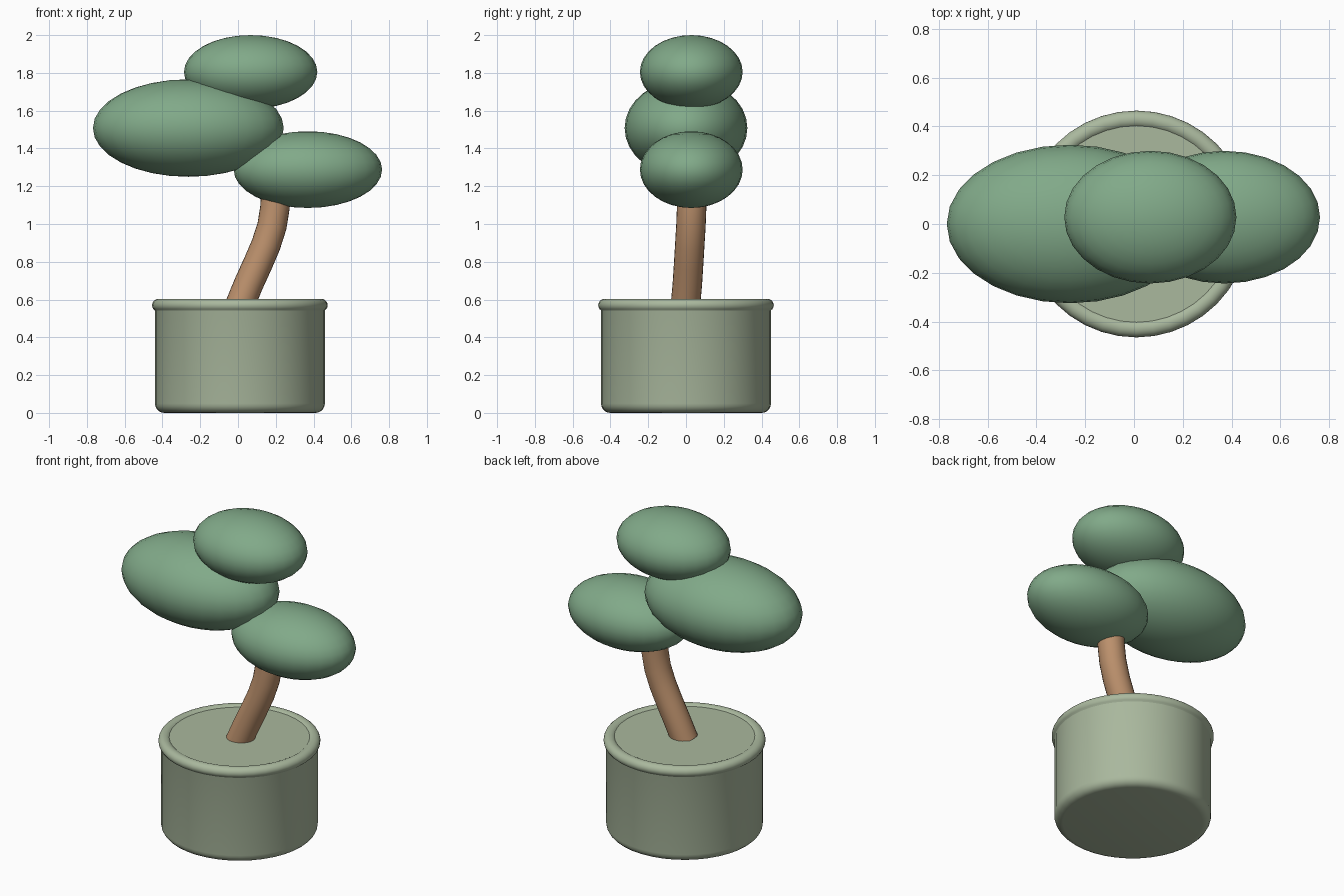
import bpy, bmesh, math
from mathutils import Vector

if "Cube" in bpy.data.objects:
    bpy.data.objects.remove(bpy.data.objects["Cube"])


def material(name, rgb):
    m = bpy.data.materials.new(name)
    m.diffuse_color = (*rgb, 1)
    m.use_nodes = True
    m.node_tree.nodes["Principled BSDF"].inputs["Base Color"].default_value = m.diffuse_color
    return m


LEAF = material("leaf_green", (0.22, 0.40, 0.25))
POT = material("pot_sage", (0.40, 0.48, 0.34))
BARK = material("bark_brown", (0.50, 0.28, 0.15))


def finish(name, bm, mat, angle=40):
    bmesh.ops.recalc_face_normals(bm, faces=bm.faces[:])
    mesh = bpy.data.meshes.new(name)
    bm.to_mesh(mesh)
    bm.free()
    mesh.materials.append(mat)
    ob = bpy.data.objects.new(name, mesh)
    bpy.context.collection.objects.link(ob)
    bpy.ops.object.select_all(action='DESELECT')
    ob.select_set(True)
    bpy.context.view_layer.objects.active = ob
    bpy.ops.object.shade_smooth_by_angle(angle=math.radians(angle))
    return ob


def skin(bm, rings):
    # Join successive vertex rings with quads and cap both ends
    n = len(rings[0])
    for a, b in zip(rings, rings[1:]):
        for i in range(n):
            j = (i + 1) % n
            bm.faces.new((a[i], a[j], b[j], b[i]))
    bm.faces.new(rings[0])
    bm.faces.new(rings[-1])


def ring(bm, centre, u, v, radius, n):
    return [bm.verts.new(centre + radius * (u * math.cos(t) + v * math.sin(t)))
            for t in (2 * math.pi * i / n for i in range(n))]


X, Y = Vector((1, 0, 0)), Vector((0, 1, 0))

# Pot: rounded foot, straight wall, beaded rim and filled top
foot = [(0.40 + 0.05 * math.sin(a), 0.05 - 0.05 * math.cos(a))
        for a in (math.radians(d) for d in range(0, 91, 18))]
bead = [(0.429 + 0.036 * math.cos(a), 0.57 + 0.034 * math.sin(a))
        for a in (math.radians(d) for d in range(-54, 145, 18))]
profile = foot + [(0.45, 0.542)] + bead + [(0.405, 0.593)]
bm = bmesh.new()
skin(bm, [ring(bm, Vector((0.01, 0, z)), X, Y, r, 40) for r, z in profile])
finish("pot", bm, POT)

# Trunk: round tube swept along a gentle S-bend
path = [Vector(p) for p in ((0.01, -0.003, 0.57), (0.055, 0.007, 0.68),
        (0.105, 0.014, 0.79), (0.148, 0.02, 0.89), (0.18, 0.026, 0.99),
        (0.196, 0.03, 1.09), (0.20, 0.033, 1.18), (0.20, 0.035, 1.27))]
bm = bmesh.new()
rings = []
for i, p in enumerate(path):
    t = (path[min(i + 1, len(path) - 1)] - path[max(i - 1, 0)]).normalized()
    u = Y.cross(t).normalized()
    rings.append(ring(bm, p, u, t.cross(u), 0.078, 24))
skin(bm, rings)
finish("trunk", bm, BARK)

# Foliage: three flattened ellipsoids
for name, c, r in (
        ("top_foliage", (0.067, 0.028, 1.805), (0.353, 0.272, 0.195)),
        ("left_foliage", (-0.263, 0.0, 1.508), (0.505, 0.325, 0.258)),
        ("right_foliage", (0.37, 0.028, 1.288), (0.393, 0.272, 0.203))):
    bm = bmesh.new()
    bmesh.ops.create_uvsphere(bm, u_segments=28, v_segments=16, radius=1)
    bmesh.ops.scale(bm, vec=r, verts=bm.verts[:])
    bmesh.ops.translate(bm, vec=c, verts=bm.verts[:])
    finish(name, bm, LEAF, 60)
